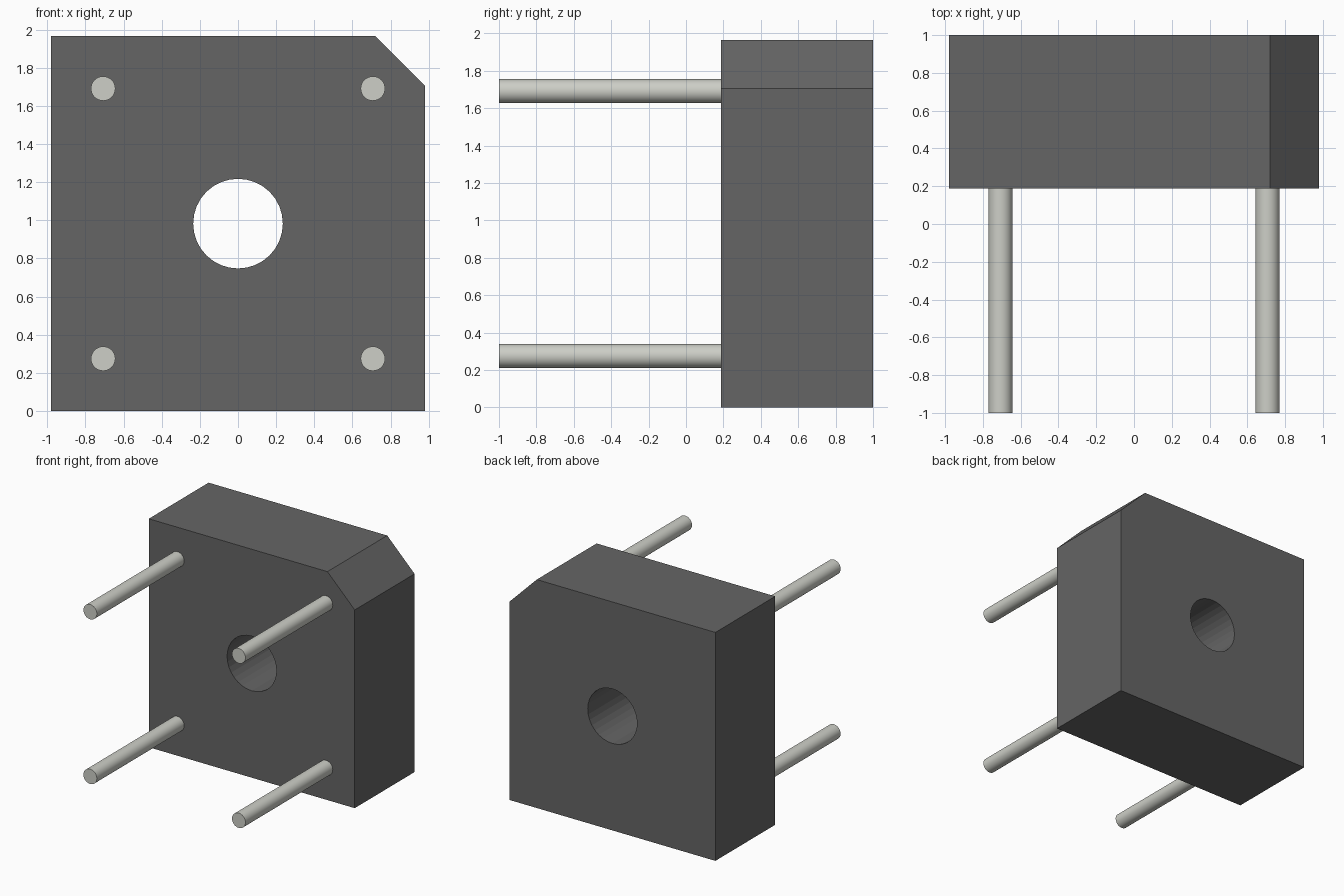
import bpy, bmesh
from math import cos, sin, pi, radians

if "Cube" in bpy.data.objects:
    bpy.data.objects.remove(bpy.data.objects["Cube"])

FRONT, BACK = 0.187, 1.0
HALF, TOP, CUT = 0.98, 1.965, 0.26
MID = TOP / 2


def material(name, color):
    mat = bpy.data.materials.new(name)
    mat.diffuse_color = (*color, 1)
    mat.use_nodes = True
    mat.node_tree.nodes["Principled BSDF"].inputs["Base Color"].default_value = mat.diffuse_color
    return mat


dark = material("dark_casing", (0.13, 0.13, 0.13))
metal = material("pale_metal", (0.61, 0.62, 0.57))


def add_loop(bm, points):
    verts = [bm.verts.new((x, FRONT, z)) for x, z in points]
    return [bm.edges.new((v, verts[(i + 1) % len(verts)])) for i, v in enumerate(verts)]


# Casing: square block with one clipped corner and a round through hole
outline = [(-HALF, 0), (HALF, 0), (HALF, TOP - CUT), (HALF - CUT, TOP), (-HALF, TOP)]
hole = [(0.235 * cos(2 * pi * i / 32), MID + 0.235 * sin(2 * pi * i / 32)) for i in range(32)]
bm = bmesh.new()
edges = add_loop(bm, outline) + add_loop(bm, hole)
bmesh.ops.triangle_fill(bm, edges=edges, use_beauty=True)
ext = bmesh.ops.extrude_face_region(bm, geom=bm.faces[:], use_keep_orig=True)
moved = [g for g in ext["geom"] if isinstance(g, bmesh.types.BMVert)]
bmesh.ops.translate(bm, verts=moved, vec=(0, BACK - FRONT, 0))
bmesh.ops.recalc_face_normals(bm, faces=bm.faces[:])
bmesh.ops.dissolve_limit(bm, angle_limit=radians(1), verts=bm.verts[:], edges=bm.edges[:])
mesh = bpy.data.meshes.new("casing")
bm.to_mesh(mesh)
bm.free()
mesh.materials.append(dark)
bpy.context.collection.objects.link(bpy.data.objects.new("casing", mesh))

# Four wire leads projecting from the front face
for side, sx in (("left", -1), ("right", 1)):
    for level, sz in (("lower", -1), ("upper", 1)):
        bpy.ops.mesh.primitive_cylinder_add(
            vertices=32, radius=0.064, depth=FRONT + 1,
            location=(sx * 0.707, (FRONT - 1) / 2, MID + sz * 0.708),
            rotation=(pi / 2, 0, 0))
        lead = bpy.context.object
        lead.name = f"{level}_{side}_lead"
        lead.data.materials.append(metal)
        bpy.ops.object.shade_smooth_by_angle(angle=radians(30))
